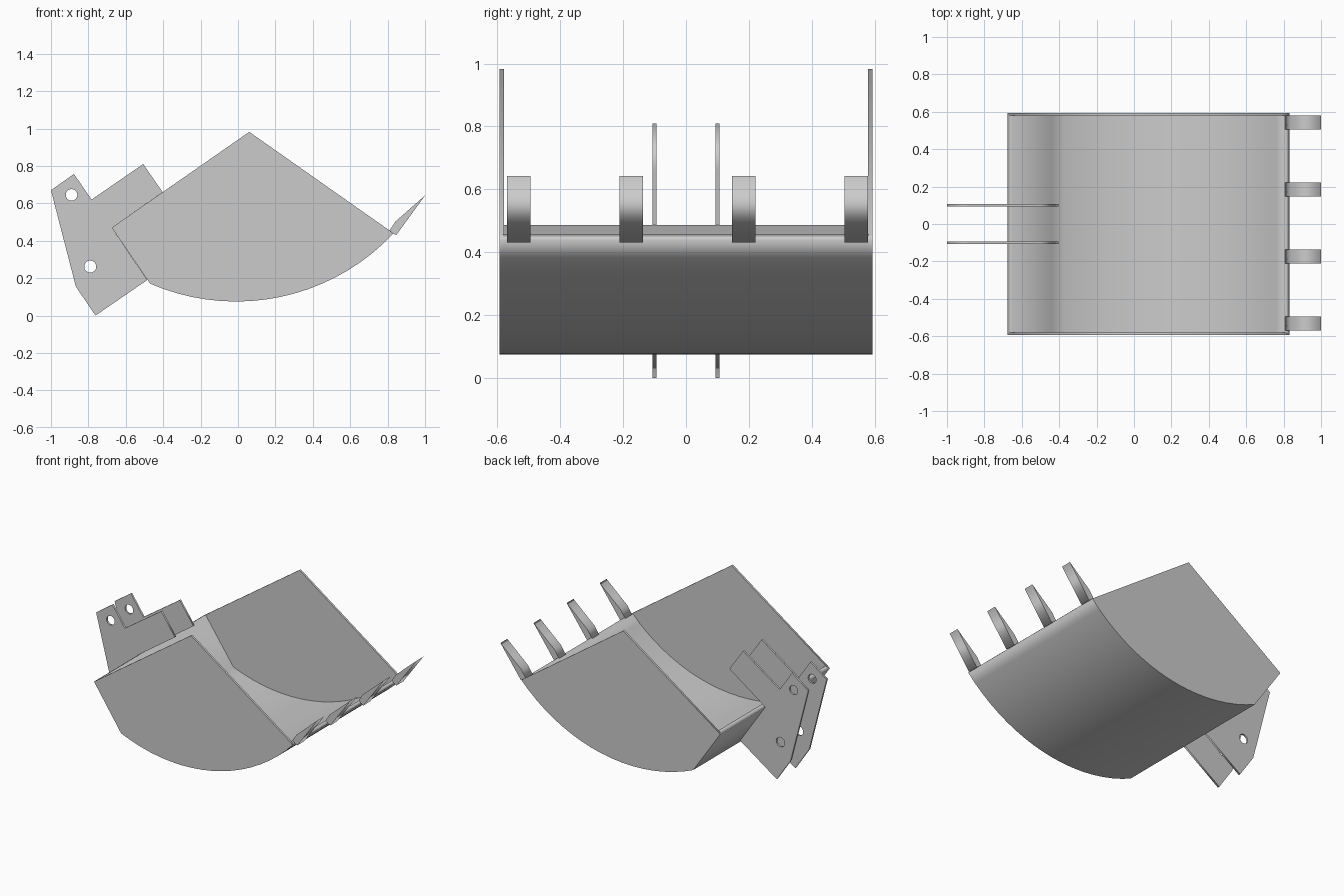
import bpy
from math import sin, cos, pi, atan2

if "Cube" in bpy.data.objects:
    bpy.data.objects.remove(bpy.data.objects["Cube"])


def extrude_profile(name, loops, y, thickness):
    """Solid from closed x-z outlines (later loops are holes), centred on y."""
    curve = bpy.data.curves.new(name, 'CURVE')
    curve.dimensions = '2D'
    curve.fill_mode = 'BOTH'
    curve.extrude = thickness / 2
    for pts in loops:
        spline = curve.splines.new('POLY')
        spline.points.add(len(pts) - 1)
        for p, (x, z) in zip(spline.points, pts):
            p.co = (x, z, 0, 1)
        spline.use_cyclic_u = True
    obj = bpy.data.objects.new(name, curve)
    bpy.context.collection.objects.link(obj)
    obj.location.y = y
    obj.rotation_euler.x = pi / 2
    bpy.ops.object.select_all(action='DESELECT')
    obj.select_set(True)
    bpy.context.view_layer.objects.active = obj
    bpy.ops.object.convert(target='MESH')
    return obj


def arc(cx, cz, r, a0, a1, n):
    return [(cx + r * cos(a0 + (a1 - a0) * i / n),
             cz + r * sin(a0 + (a1 - a0) * i / n)) for i in range(n + 1)]


def circle(cx, cz, r, n=24):
    return arc(cx, cz, r, 0, 2 * pi, n)[:-1]


# Curved bottom: shared circle centre, outer and inner skins
CX, CZ, R, T = -0.01, 1.23, 1.155, 0.025
a_back = atan2(0.17 - CZ, -0.47 - CX)
a_lip = atan2(0.44 - CZ, 0.83 - CX)
outer = arc(CX, CZ, R, a_back, a_lip, 18)
inner = arc(CX, CZ, R - T, a_back + 0.018, a_lip, 18)

# Bucket shell: back panel and curved bottom as one bent sheet
shell = [(-0.675, 0.47)] + outer + inner[::-1] + [(-0.652, 0.486)]
extrude_profile("bucket_shell", [shell], 0, 1.165)

# Side plates
side = [(-0.675, 0.47)] + outer + [(0.81, 0.455), (0.06, 0.982)]
for s, label in ((-1, "front"), (1, "back")):
    extrude_profile(f"side_plate_{label}", [side], s * 0.5865, 0.014)

# Mounting ears with two pin holes each
ear = [(-1.0, 0.67), (-0.877, 0.757), (-0.783, 0.62), (-0.507, 0.81),
       (-0.403, 0.66), (-0.675, 0.47), (-0.485, 0.19), (-0.762, 0.0),
       (-0.867, 0.155)]
holes = [circle(-0.89, 0.645, 0.031), circle(-0.79, 0.262, 0.032)]
for s, label in ((-1, "front"), (1, "back")):
    extrude_profile(f"mounting_ear_{label}", [ear] + holes, s * 0.1, 0.013)

# Digging teeth along the lip
tooth = [(0.807, 0.45), (0.846, 0.43), (1.0, 0.642), (0.842, 0.503)]
for i, y in enumerate((-0.532, -0.174, 0.184, 0.542)):
    extrude_profile(f"tooth_{i + 1}", [tooth], y, 0.074)
